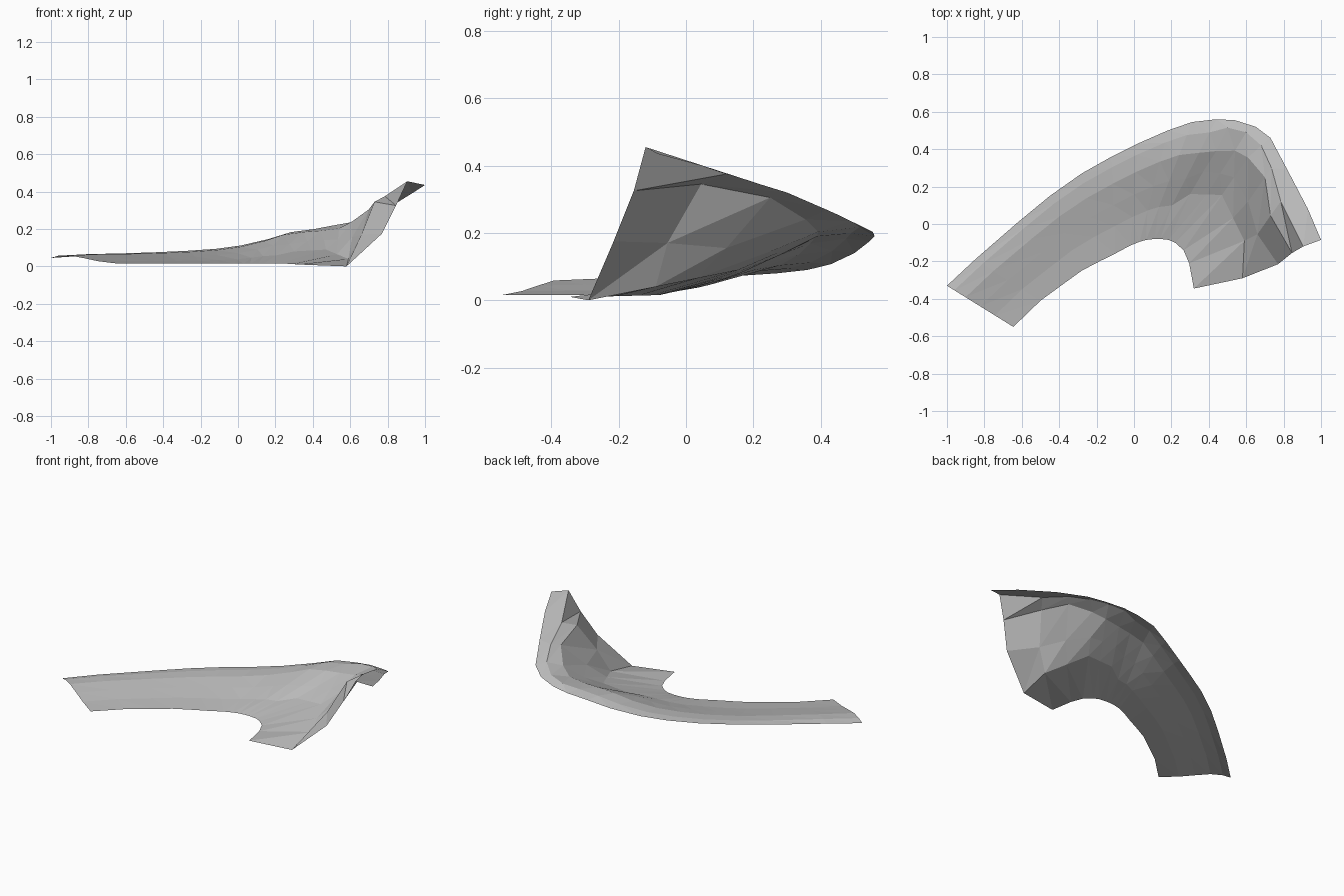
import bpy, bmesh
from mathutils import Vector

# Plain grey material
grey = bpy.data.materials.new("mid grey")
grey.diffuse_color = (0.5, 0.5, 0.5, 1)

# Shallow run: outer edge (x, y, z) and inner edge (x, y) of each station
shallow = [
    (-1.0, -.33, .045, -.645, -.55),
    (-.85, -.19, .055, -.50, -.41),
    (-.62, .01, .064, -.37, -.315),
    (-.45, .15, .072, -.28, -.25),
    (-.28, .27, .080, -.185, -.20),
    (-.12, .36, .09, -.10, -.158),
    (.02, .43, .107, -.02, -.115),
    (.18, .50, .14, .03, -.095),
    (.31, .545, .175, .065, -.085),
    (.44, .56, .19, .11, -.08),
]
# Cross-section of the shallow run: (fraction across, fraction of height, shoulder)
section = [(0, 1, 0), (.11, 1.05, .7), (.28, .96, 1), (.5, .6, .7), (.72, .25, .3), (1, 0, 0)]

rows = []
for ax, ay, az, fx, fy in shallow:
    bump = max(0, -ax - .4) * .025     # shoulder rises above the rim at the far end
    rows.append([Vector((ax + (fx - ax) * t, ay + (fy - ay) * t,
                         .015 + (az - .015) * h + bump * s)) for t, h, s in section])

# Banked end: full cross-sections from outer lip to inner edge
banked = [
    [(.54, .555, .203), (.50, .515, .217), (.44, .39, .19), (.37, .28, .135), (.30, .16, .08), (.14, -.08, .015)],
    [(.65, .52, .22), (.60, .49, .235), (.54, .392, .203), (.46, .27, .14), (.39, .158, .085), (.185, -.085, .015)],
    [(.73, .46, .25), (.68, .42, .268), (.61, .355, .24), (.535, .25, .145), (.47, .155, .09), (.22, -.10, .015)],
    [(.82, .29, .322), (.735, .30, .32), (.70, .25, .305), (.61, .12, .155), (.53, .032, .065), (.265, -.14, .014)],
    [(.93, .08, .39), (.785, .12, .375), (.73, .045, .345), (.66, -.055, .17), (.59, -.09, .04), (.295, -.21, .012)],
    [(1.0, -.085, .435), (.905, -.12, .455), (.845, -.155, .325), (.77, -.215, .175), (.58, -.29, 0), (.32, -.345, .01)],
]
rows += [[Vector(p) for p in r] for r in banked]

# Loft the curved sheet through all stations
bm = bmesh.new()
grid = [[bm.verts.new(p) for p in r] for r in rows]
for a, b in zip(grid, grid[1:]):
    for i in range(len(section) - 1):
        bm.faces.new((a[i], a[i + 1], b[i + 1], b[i]))
bmesh.ops.triangulate(bm, faces=bm.faces[:], quad_method='FIXED')
mesh = bpy.data.meshes.new("curved_banked_sheet")
bm.to_mesh(mesh)
bm.free()
mesh.materials.append(grey)
bpy.context.collection.objects.link(bpy.data.objects.new("curved_banked_sheet", mesh))
